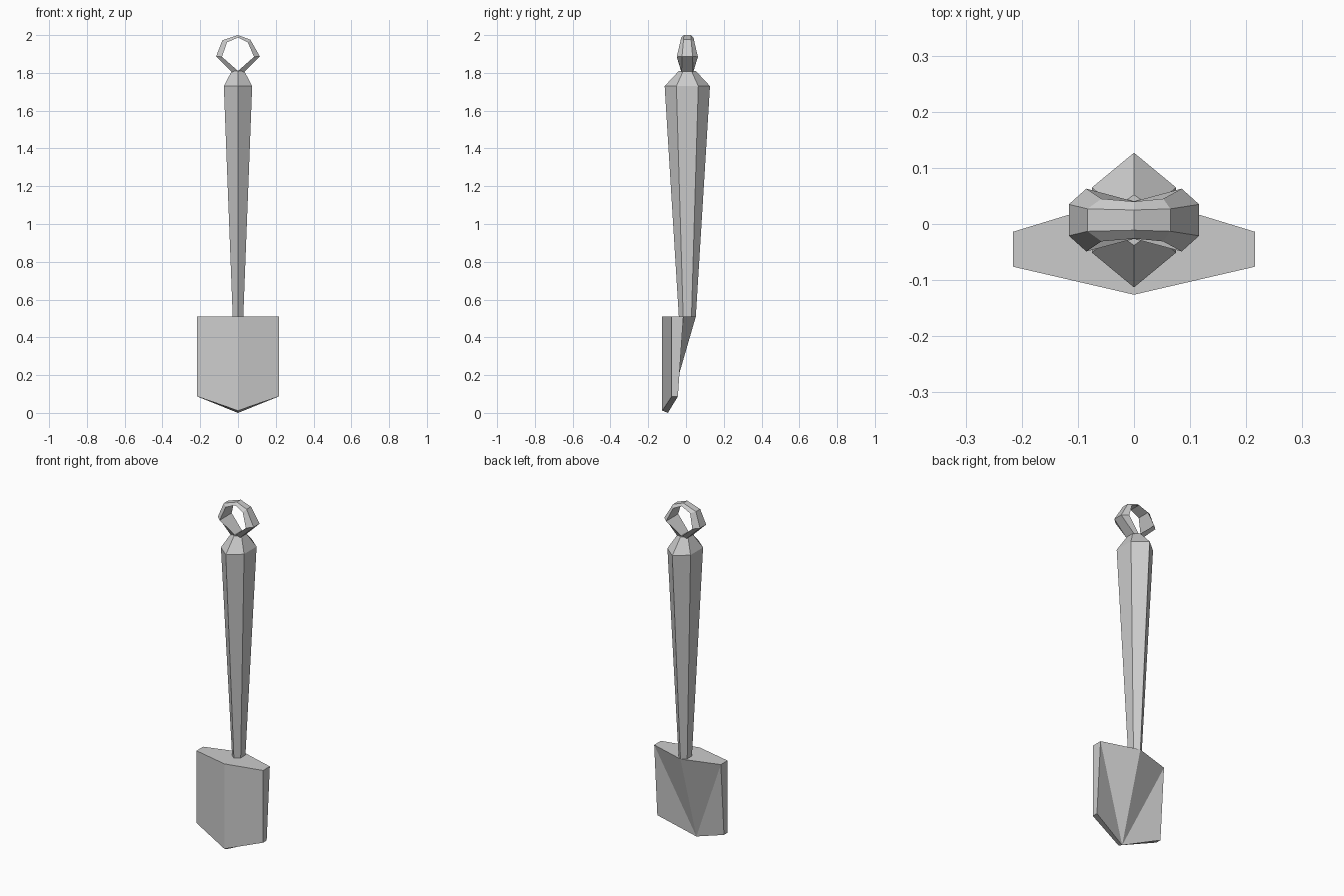
import bpy
import bmesh

cube = bpy.data.objects.get("Cube")
if cube:
    bpy.data.objects.remove(cube)

grey = bpy.data.materials.new("plain grey")
grey.use_nodes = True
colour = (0.6, 0.6, 0.6, 1)
grey.diffuse_color = colour
grey.node_tree.nodes["Principled BSDF"].inputs["Base Color"].default_value = colour


def finish(name, bm):
    bmesh.ops.recalc_face_normals(bm, faces=bm.faces)
    mesh = bpy.data.meshes.new(name)
    bm.to_mesh(mesh)
    bm.free()
    mesh.materials.append(grey)
    obj = bpy.data.objects.new(name, mesh)
    bpy.context.collection.objects.link(obj)
    return obj


def loft(name, sections, closed=False):
    """Skin a list of equal-length cross-sections; cap the ends unless closed."""
    bm = bmesh.new()
    rings = [[bm.verts.new(p) for p in s] for s in sections]
    pairs = list(zip(rings, rings[1:]))
    if closed:
        pairs.append((rings[-1], rings[0]))
    else:
        bm.faces.new(rings[0])
        bm.faces.new(rings[-1])
    n = len(rings[0])
    for a, b in pairs:
        for i in range(n):
            j = (i + 1) % n
            bm.faces.new((a[i], a[j], b[j], b[i]))
    return finish(name, bm)


MID_Y = 0.007


def hexagon(half_x, side_y, point_y, z):
    outline = [(0, point_y), (half_x, side_y), (half_x, -side_y),
               (0, -point_y), (-half_x, -side_y), (-half_x, side_y)]
    return [(x, y + MID_Y, z) for x, y in outline]


# Tapered six-sided handle with a sloping shoulder on top
loft("handle", [hexagon(0.028, 0.022, 0.045, 0.51),
                hexagon(0.075, 0.058, 0.12, 1.73),
                hexagon(0.033, 0.022, 0.045, 1.81)])

# Hanging loop: outer x, z, half depth, then inner x, z, half depth
loop = [(0, 2.0, 0.018, 0, 1.987, 0.033),
        (0.065, 1.976, 0.02, 0.052, 1.962, 0.038),
        (0.116, 1.887, 0.028, 0.085, 1.885, 0.056),
        (0.032, 1.805, 0.03, 0.003, 1.813, 0.034),
        (-0.032, 1.805, 0.03, -0.003, 1.813, 0.034),
        (-0.116, 1.887, 0.028, -0.085, 1.885, 0.056),
        (-0.083, 1.972, 0.02, -0.058, 1.962, 0.038)]
loft("hanging_loop",
     [[(ox, MID_Y - od, oz), (ox, MID_Y + od, oz),
       (ix, MID_Y + d, iz), (ix, MID_Y - d, iz)]
      for ox, oz, od, ix, iz, d in loop], closed=True)

# Blade: one half with a ridged front and a faceted back, mirrored across x
bm = bmesh.new()
corners = {
    "front_top": (0, -0.126, 0.51), "front_tip": (0, -0.126, 0.012),
    "back_top": (0, 0.052, 0.51), "back_tip": (0, -0.096, 0),
    "side_front_top": (0.216, -0.076, 0.51), "side_front_low": (0.216, -0.076, 0.087),
    "side_back_top": (0.216, -0.014, 0.51), "side_back_low": (0.216, -0.043, 0.087),
}
v = {key: bm.verts.new(p) for key, p in corners.items()}
for face in (("front_top", "front_tip", "side_front_low", "side_front_top"),
             ("side_front_top", "side_front_low", "side_back_low", "side_back_top"),
             ("front_top", "side_front_top", "side_back_top", "back_top"),
             ("front_tip", "back_tip", "side_back_low", "side_front_low"),
             ("back_top", "side_back_top", "back_tip"),
             ("side_back_top", "side_back_low", "back_tip")):
    bm.faces.new([v[key] for key in face])
half = bm.verts[:] + bm.edges[:] + bm.faces[:]
bmesh.ops.mirror(bm, geom=half, axis="X", merge_dist=0.0001)
bmesh.ops.remove_doubles(bm, verts=bm.verts, dist=0.0001)
finish("blade", bm)
